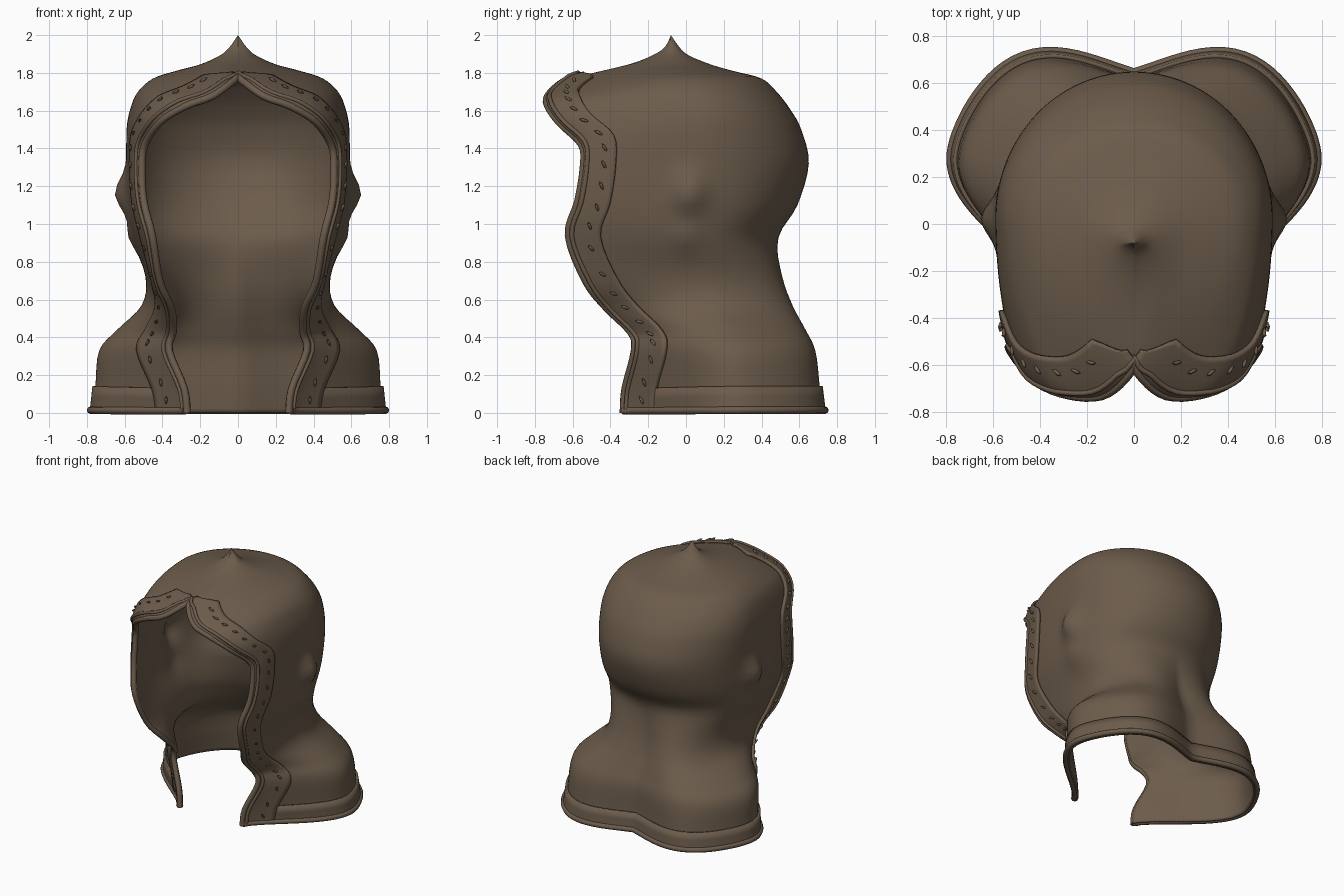
import bpy, bmesh
from math import sin, cos, pi, exp
from mathutils import Vector, Quaternion

if "Cube" in bpy.data.objects:
    bpy.data.objects.remove(bpy.data.objects["Cube"])

leather = bpy.data.materials.new("brown leather")
leather.diffuse_color = (0.15, 0.107, 0.071, 1)
leather.use_nodes = True
leather.node_tree.nodes["Principled BSDF"].inputs["Base Color"].default_value = leather.diffuse_color

# Half-hood contours, hem to peak:
# front edge x, y, z, then side x, y, z, then back centre y
ROWS = [
    (.265, -.33, 0, .77, .28, 0, .635),
    (.28, -.32, .13, .755, .27, .14, .62),
    (.36, -.27, .33, .735, .25, .33, .61),
    (.34, -.29, .43, .64, .21, .44, .57),
    (.35, -.42, .56, .51, .13, .57, .52),
    (.41, -.53, .7, .49, .08, .72, .49),
    (.45, -.62, .94, .56, .03, .93, .49),
    (.495, -.57, 1.12, .585, .03, 1.1, .59),
    (.505, -.54, 1.3, .59, .03, 1.32, .65),
    (.49, -.55, 1.42, .59, .03, 1.5, .61),
    (.41, -.67, 1.54, .57, .03, 1.61, .55),
    (.28, -.725, 1.62, .53, 0, 1.7, .48),
    (.14, -.73, 1.67, .45, 0, 1.77, .4),
    (.04, -.66, 1.74, .33, -.03, 1.81, .25),
    (0, -.57, 1.78, .2, -.05, 1.845, .13),
    (0, -.3, 1.845, .1, -.07, 1.89, .02),
    (0, -.13, 1.92, .05, -.08, 1.93, -.03),
    (0, -.08, 2, 0, -.08, 2, -.08),
]
TOP = len(ROWS) - 1
APEX = TOP - 3      # row where the face opening closes


def row_at(v):
    """Catmull-Rom blend of the contour rows."""
    i = min(int(v), TOP - 1)
    t = v - i
    a, b, c, d = (ROWS[max(0, min(TOP, k))] for k in range(i - 1, i + 3))
    return [q + t / 2 * (r - p + t * (2 * p - 5 * q + 4 * r - s + t * (3 * (q - r) + s - p)))
            for p, q, r, s in zip(a, b, c, d)]


def point(u, v):
    """Hood surface: u runs front edge to back centre, v runs hem to peak."""
    fx, fy, fz, sx, sy, sz, by = row_at(v)
    if v >= APEX:
        fx = 0
    if u < 0.5:
        # Flat across the chest, fuller around the head, ridged at the crown
        power = max(0.6, 1.35 - 0.6 * sz) + 2 * max(0, sz - 1.7)
        k = max(0, sin(u * pi)) ** power
        p = Vector((fx + (sx - fx) * k, fy + (sy - fy) * 2 * u, fz + (sz - fz) * k))
    else:
        # Two shoulder lobes that melt into the neck
        a = (u - 0.5) * pi
        low = max(0, 1 - (sz / 0.92) ** 2)
        lobe = 0.185 * low * sin(2 * a) * sin(a) ** 1.4
        x = sx * cos(a) ** (1 - 0.15 * low) if u < 1 else 0
        p = Vector((x, sy + (by - sy) * sin(a) + lobe, sz))
    # Soft swelling over the ear
    if p.x > 0.3:
        p.x += 0.065 * exp(-((p.y - 0.02) / 0.09) ** 2 - ((p.z - 1.16) / 0.1) ** 2)
        p.x += 0.02 * exp(-(p.y / 0.08) ** 2 - ((p.z - 0.93) / 0.07) ** 2)
    return p


def frame(u, v):
    """Outward normal and upward tangent of the surface."""
    e = 0.01
    du = point(min(u + e, 1), v) - point(max(u - e, 0), v)
    dv = point(u, min(v + e, TOP)) - point(u, max(v - e, 0))
    return du.cross(dv).normalized(), dv.normalized()


def raised(u, v, lift):
    p = point(u, v)
    q = p + frame(u, v)[0] * lift if lift else p
    if p.x < 1e-5:
        q.x = 0
    q.x = max(q.x, 0)
    return q


def finish(name, bm):
    bmesh.ops.remove_doubles(bm, verts=bm.verts, dist=0.0005)
    mesh = bpy.data.meshes.new(name)
    bm.to_mesh(mesh)
    bm.free()
    mesh.materials.append(leather)
    ob = bpy.data.objects.new(name, mesh)
    bpy.context.collection.objects.link(ob)
    m = ob.modifiers.new("mirror", "MIRROR")
    m.use_clip = True
    bpy.ops.object.select_all(action="DESELECT")
    ob.select_set(True)
    bpy.context.view_layer.objects.active = ob
    bpy.ops.object.shade_smooth_by_angle(angle=0.7)
    return ob


def sheet(name, nu, nv, v_end, u_end, lift, thickness):
    """Grid laid on the hood surface, mirrored and thickened inward."""
    bm = bmesh.new()
    grid = []
    for j in range(nv + 1):
        v = v_end * j / nv
        grid.append([bm.verts.new(raised(u_end(v) * i / nu, v, lift)) for i in range(nu + 1)])
    for low, high in zip(grid, grid[1:]):
        for i in range(nu):
            bm.faces.new((low[i], low[i + 1], high[i + 1], high[i]))
    ob = finish(name, bm)
    s = ob.modifiers.new("thickness", "SOLIDIFY")
    s.thickness = thickness
    s.offset = -1


def cord(name, half, radius):
    """Round cord along a half path and its mirror image, joined on the centre."""
    path = half + [Vector((-p.x, p.y, p.z)) for p in reversed(half[:-1])]
    cu = bpy.data.curves.new(name, "CURVE")
    cu.dimensions = "3D"
    cu.bevel_depth = radius
    cu.bevel_resolution = 2
    cu.use_fill_caps = True
    sp = cu.splines.new("POLY")
    sp.points.add(len(path) - 1)
    for k, p in zip(sp.points, path):
        k.co = (*p, 1)
    cu.materials.append(leather)
    bpy.context.collection.objects.link(bpy.data.objects.new(name, cu))


def band_u(v):
    """Band width, cut back to a narrow point above the brow."""
    r = row_at(v)
    return 0.085 / abs(r[4] - r[1]) * min(1, 0.2 + 0.8 * (APEX - v))


# Hood shell, hem strip and band around the face opening
sheet("hood_shell", 56, TOP * 4, TOP, lambda v: 1, 0, 0.015)
sheet("hem_strip", 56, 3, 1, lambda v: 1, 0.016, 0.018)
sheet("face_band", 8, APEX * 4, APEX, band_u, 0.02, 0.02)

# Cords along the opening and the hem
steps = [APEX * k / 56 for k in range(57)]
cord("face_rim", [raised(0, v, 0.005) for v in steps], 0.02)
cord("face_piping", [raised(band_u(v) * 0.14, v, 0.02) for v in steps], 0.012)
cord("hem_rim", [raised(k / 48, 0.15, 0.012) for k in range(49)], 0.02)

# Slanted stitches along the band
bm = bmesh.new()
COUNT = 22
for k in range(COUNT):
    v = 0.6 + (APEX - 2) * k / (COUNT - 1)
    u = band_u(v) * 0.65
    normal, up = frame(u, v)
    along = Quaternion(normal, 0.5) @ up + normal * 0.35
    turn = along.to_track_quat("Z", "Y").to_matrix().to_4x4()
    turn.translation = raised(u, v, 0.025)
    made = bmesh.ops.create_icosphere(bm, subdivisions=1, radius=0.009)["verts"]
    for vert in made:
        vert.co.z *= 3
        vert.co = turn @ vert.co
finish("band_stitches", bm)
